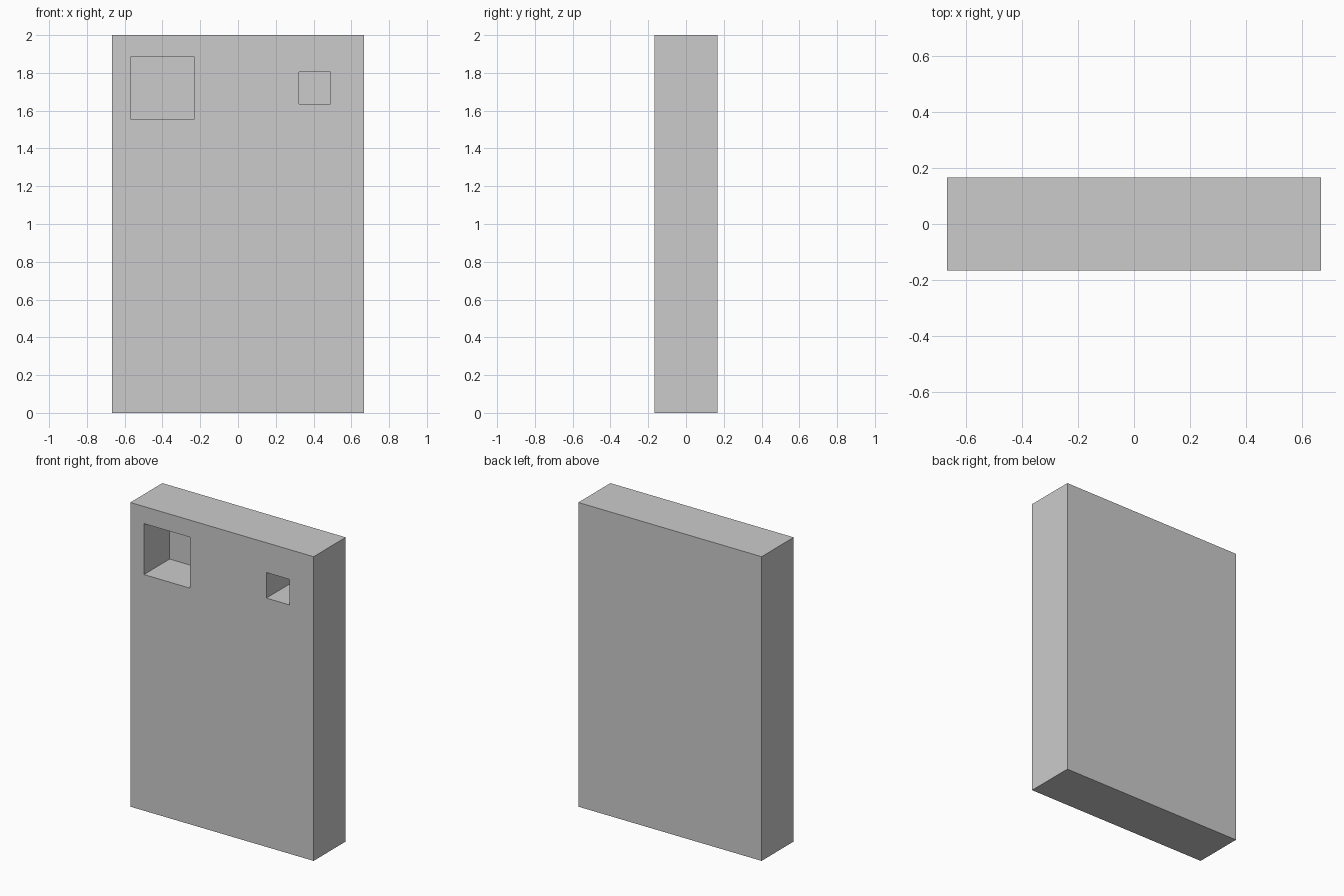
import bpy

if "Cube" in bpy.data.objects:
    bpy.data.objects.remove(bpy.data.objects["Cube"])

WIDTH, DEPTH, HEIGHT = 1.333, 0.333, 2.0
POCKET_DEPTH = 0.267

grey = bpy.data.materials.new("plain grey")
grey.diffuse_color = (0.6, 0.6, 0.6, 1)
grey.use_nodes = True
grey.node_tree.nodes["Principled BSDF"].inputs["Base Color"].default_value = grey.diffuse_color


def box(name, lo, hi):
    """Axis-aligned box between two corners."""
    bpy.ops.mesh.primitive_cube_add(size=1, location=[(a + b) / 2 for a, b in zip(lo, hi)])
    ob = bpy.context.object
    ob.name = name
    ob.scale = [b - a for a, b in zip(lo, hi)]
    bpy.ops.object.transform_apply(location=True, rotation=True, scale=True)
    ob.data.materials.append(grey)
    return ob


# Upright slab
slab = box("slab", (-WIDTH / 2, -DEPTH / 2, 0), (WIDTH / 2, DEPTH / 2, HEIGHT))

# Square blind pockets in the front: name, centre x, centre z, side
for name, x, z, side in (("large_pocket", -0.4, 1.72, 0.335),
                         ("small_pocket", 0.407, 1.72, 0.168)):
    h = side / 2
    cutter = box(name + "_cutter", (x - h, -DEPTH / 2 - 0.1, z - h),
                 (x + h, -DEPTH / 2 + POCKET_DEPTH, z + h))
    mod = slab.modifiers.new(name, 'BOOLEAN')
    mod.operation = 'DIFFERENCE'
    mod.solver = 'EXACT'
    mod.object = cutter
    bpy.context.view_layer.objects.active = slab
    bpy.ops.object.modifier_apply(modifier=mod.name)
    bpy.data.objects.remove(cutter)
